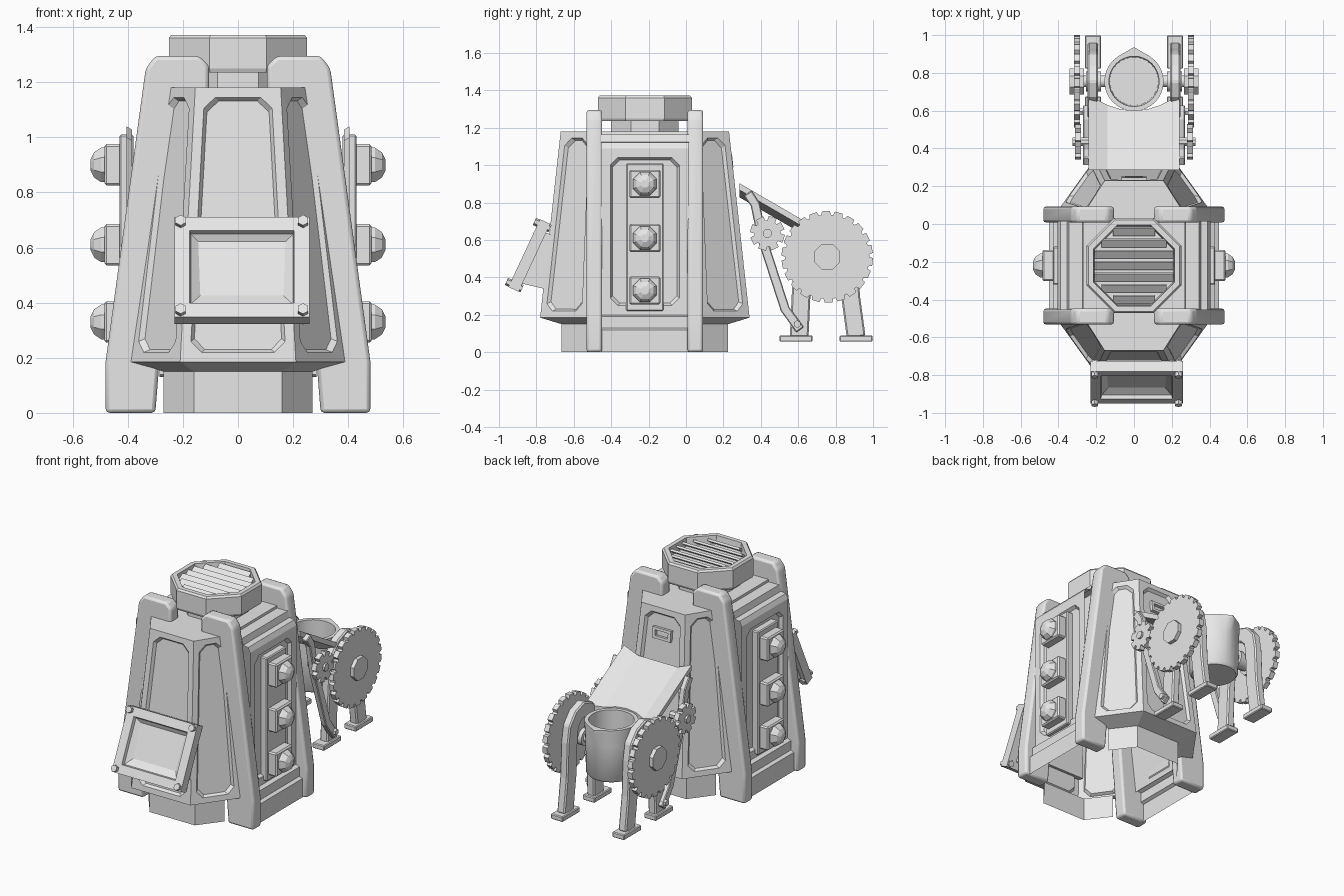
import bpy, bmesh, math
from mathutils import Vector, Matrix

cube = bpy.data.objects.get("Cube")
if cube:
    bpy.data.objects.remove(cube, do_unlink=True)

grey = bpy.data.materials.new("plain grey")
grey.use_nodes = True
grey.diffuse_color = (0.8, 0.8, 0.8, 1)
grey.node_tree.nodes["Principled BSDF"].inputs["Base Color"].default_value = (0.8, 0.8, 0.8, 1)
CY = -0.22  # centre line of the tower


def finish(name, bm, bevel=0, smooth=False):
    bmesh.ops.recalc_face_normals(bm, faces=bm.faces)
    me = bpy.data.meshes.new(name)
    bm.to_mesh(me)
    bm.free()
    me.materials.append(grey)
    ob = bpy.data.objects.new(name, me)
    bpy.context.collection.objects.link(ob)
    if bevel:
        mod = ob.modifiers.new("bevel", 'BEVEL')
        mod.width, mod.segments = bevel, 2 if smooth else 1
    if smooth:
        bpy.ops.object.select_all(action='DESELECT')
        ob.select_set(True)
        bpy.context.view_layer.objects.active = ob
        bpy.ops.object.shade_smooth_by_angle(angle=math.radians(40))
    return ob


def loft(name, rings, m=None, cap0=True, cap1=True, bevel=0, smooth=False):
    """Skin a list of equal closed loops of points."""
    bm = bmesh.new()
    m = m or Matrix()
    vs = [[bm.verts.new(m @ Vector(p)) for p in r] for r in rings]
    n = len(vs[0])
    for a, b in zip(vs, vs[1:]):
        for i in range(n):
            bm.faces.new((a[i], a[(i + 1) % n], b[(i + 1) % n], b[i]))
    if cap0:
        bm.faces.new(vs[0])
    if cap1:
        bm.faces.new(vs[-1])
    return finish(name, bm, bevel, smooth)


def prism(name, pts, axis, lo, hi, bevel=0, smooth=False, m=None):
    """Extrude a 2D profile along x, y or z."""
    place = {'x': lambda p, t: (t, p[0], p[1]), 'y': lambda p, t: (p[0], t, p[1]),
             'z': lambda p, t: (p[0], p[1], t)}[axis]
    return loft(name, [[place(p, t) for p in pts] for t in (lo, hi)], m, bevel=bevel, smooth=smooth)


def rect(w, h, cx=0, cy=0):
    return [(cx - w, cy - h), (cx + w, cy - h), (cx + w, cy + h), (cx - w, cy + h)]


def ngon(n, r, cx=0, cy=0):
    return [(cx + r * math.cos(math.tau * (i + .5) / n), cy + r * math.sin(math.tau * (i + .5) / n)) for i in range(n)]


def ribbon(path, width):
    """Outline of a flat bar that follows a path."""
    left, right = [], []
    for i, p in enumerate(path):
        a, b = Vector(path[max(i - 1, 0)]), Vector(path[min(i + 1, len(path) - 1)])
        d = (b - a).normalized() * width / 2
        left.append((p[0] - d.y, p[1] + d.x))
        right.append((p[0] + d.y, p[1] - d.x))
    return left + right[::-1]


def gear(n, root, tip, cx, cy):
    return [(cx + r * math.cos(math.tau * (i + f) / n), cy + r * math.sin(math.tau * (i + f) / n))
            for i in range(n) for f, r in ((0, root), (.2, root), (.3, tip), (.9, tip))]


def panel(bm, quad, margin, cut, depth):
    """Four-sided face with a sunk panel whose corners are cut off."""
    q = [Vector(p) for p in quad]
    nrm = (q[1] - q[0]).cross(q[3] - q[0]).normalized()

    def ring(m, c, drop):
        out = []
        for i in range(4):
            u, v = (q[(i + 1) % 4] - q[i]).normalized(), (q[i - 1] - q[i]).normalized()
            p = q[i] + (u + v) * m / u.cross(v).length - nrm * drop
            out += [bm.verts.new(p + v * c), bm.verts.new(p + u * c)]
        return out
    o = [bm.verts.new(p) for p in q]
    a, b = ring(margin, cut, 0), ring(margin + .012, cut, depth)
    for i in range(4):
        j = (i + 1) % 4
        bm.faces.new((o[i], a[2 * i + 1], a[2 * i]))
        bm.faces.new((o[i], o[j], a[2 * j], a[2 * i + 1]))
    for i in range(8):
        bm.faces.new((a[i], a[(i + 1) % 8], b[(i + 1) % 8], b[i]))
    bm.faces.new(b)


# Tapered eight-sided tower with sunk panels, open underneath
def tower_ring(fx, fy, sx, sy, z):
    half = [(fx, -fy), (sx, -sy), (sx, sy), (fx, fy)]
    return [Vector((x, CY + y, z)) for x, y in half + [(-x, y) for x, y in half[::-1]]]


low = tower_ring(.21, .56, .39, .31, .185)
top = tower_ring(.155, .45, .27, .27, 1.18)
base = [tower_ring(.16, .445, .27, .3, z) for z in (0, .15)]
bm = bmesh.new()
for i in range(8):
    j = (i + 1) % 8
    quad = (low[i], low[j], top[j], top[i])
    if i in (1, 5):
        bm.faces.new([bm.verts.new(p) for p in quad])
    else:
        panel(bm, quad, .035, .04, .018)
        for a, b in (base, (base[1], low)):
            bm.faces.new([bm.verts.new(p) for p in (a[i], a[j], b[j], b[i])])
bm.faces.new([bm.verts.new(p) for p in top])
bmesh.ops.remove_doubles(bm, verts=bm.verts, dist=.0005)
finish("tower_shell", bm)

# Four corner buttresses, side walls, and lamps
buttress = [(.3, 0), (.48, 0), (.48, .19), (.335, 1.25), (.3, 1.295), (.14, 1.295), (.105, 1.26), (.105, 1.1), (.22, 1)]
wall = [(.45, 0), (.45, .12), (.43, .13), (.43, .19), (.405, .2)]
crown = [(.405, 1.09), (.39, 1.12), (.355, 1.125), (.345, 1.165), (.2, 1.165)]
for s, side in ((-1, "right"), (1, "left")):
    for y, end in ((CY - .27, "front"), (CY + .27, "back")):
        prism(f"{end}_{side}_buttress", [(s * x, z) for x, z in buttress], 'y', y - .042, y + .042, .014, True)
    bm = bmesh.new()
    y0, y1 = CY - .235, CY + .235
    for strip in (wall, crown):
        for (x0, z0), (x1, z1) in zip(strip, strip[1:]):
            bm.faces.new([bm.verts.new(p) for p in
                          ((s * x0, y0, z0), (s * x0, y1, z0), (s * x1, y1, z1), (s * x1, y0, z1))])
    quad = [(s * .405, y0, .2), (s * .405, y1, .2), (s * .405, y1, 1.09), (s * .405, y0, 1.09)]
    panel(bm, quad if s > 0 else quad[::-1], .05, .04, .02)
    bmesh.ops.remove_doubles(bm, verts=bm.verts, dist=.0005)
    finish(f"{side}_wall", bm)
    prism(f"{side}_lamp_plate", rect(.1, .395, CY, .615), 'x', s * .38, s * .43, .006)
    for k, z in enumerate((.33, .61, .9)):
        prism(f"{side}_lamp_box_{k}", rect(.083, .075, CY, z), 'x', s * .42, s * .485, .008)
        rings = [[(s * x, y, zz) for y, zz in ngon(8, r, CY, z)]
                 for x, r in ((.47, .068), (.497, .068), (.522, .05), (.535, .022))]
        loft(f"{side}_lamp_{k}", rings)

# Vent cap on a short neck, with slats
prism("neck", ngon(8, .195, 0, CY), 'z', 1.15, 1.25)
cap = [[(x, y, z) for x, y in ngon(8, r, 0, CY)]
       for r, z in ((.2, 1.235), (.265, 1.235), (.272, 1.25), (.272, 1.36), (.262, 1.372),
                    (.232, 1.372), (.225, 1.32))]
loft("vent_cap", cap)
for k in range(7):
    d = (k - 3) * .06
    half = min(.208, .292 - abs(d))
    m = Matrix.Translation((0, CY + d, 1.345)) @ Matrix.Rotation(math.radians(35), 4, 'X')
    prism(f"vent_slat_{k}", rect(.024, .007), 'x', -half, half, m=m)

# Tilted intake hopper on the front
tilt = Matrix.Translation((.014, -.865, .53)) @ Matrix.Rotation(math.radians(65), 4, 'X')
hopper = ((.18, .14, -.06, 0), (.245, .2, -.06, 0), (.245, .2, 0, 0), (.19, .145, 0, 0),
          (.185, .14, -.02, 0), (.068, .016, -.1, .03))
loft("intake_hopper", [[(x, y, d) for x, y in rect(w, h, 0, c)] for w, h, d, c in hopper], tilt, cap0=False)
prism("intake_mount", [(-.89, .37), (-.77, .645), (-.72, .63), (-.72, .33)], 'x', -.2, .2)
for sx in (-1, 1):
    for sy in (-1, 1):
        prism("intake_bolt", ngon(6, .021, sx * .222, sy * .177), 'z', -.07, .022, m=tilt)

# Small framed slot high on the back
back = Matrix.Translation((0, .238, 1.02)) @ Matrix.Rotation(math.radians(-84), 4, 'X')
slot = ((.065, .035, -.02), (.065, .035, .012), (.045, .018, .012), (.045, .018, -.008))
loft("back_slot", [[(x, y, d) for x, y in rect(w, h)] for w, h, d in slot], back)

# Folded chute, its end curved around the bucket
bm = bmesh.new()
cols = []
for x in (-.24, -.2, -.14, -.07, 0, .07, .14, .2, .24):
    lift = max(0, abs(x) - .14) * .4
    ends = (.285, .6 + 1.5 * x * x)
    cols.append([bm.verts.new((x, y, .855 - .58 * (y - .3) + lift + t)) for t in (0, -.035) for y in ends])
for a, b in zip(cols, cols[1:]):
    for i, j in ((0, 1), (1, 3), (3, 2), (2, 0)):
        bm.faces.new((a[i], a[j], b[j], b[i]))
for c in (cols[0], cols[-1]):
    bm.faces.new((c[0], c[1], c[3], c[2]))
finish("chute", bm)

# Round bucket with a pouring lip
GY, GZ = .755, .51


def bucket_ring(r, z, lip):
    out = []
    for i in range(32):
        a = math.tau * i / 32
        off = abs(a - math.pi / 2)
        reach = math.radians(30)
        k = r / math.cos(reach - off) if lip and off < reach else r
        out.append((k * math.cos(a), GY + k * math.sin(a), z))
    return out


loft("bucket", [bucket_ring(*v) for v in ((.135, .33, False), (.148, .345, False), (.152, .56, False),
     (.157, .65, True), (.157, .67, True), (.133, .67, False), (.128, .36, False))], smooth=True)

# Legs, gears, axles and struts on both sides of the bucket
arch = [(.605, .08), (.615, .3), (.63, .52), (.655, .61), (.7, .66), (.755, .68),
        (.81, .66), (.855, .61), (.87, .52), (.88, .3), (.91, .08)]
strut = [(.33, .85), (.37, .79), (.41, .6), (.53, .23), (.61, .12)]
for s, side in ((-1, "right"), (1, "left")):
    prism(f"{side}_arch_leg", ribbon(arch, .1), 'x', s * .19, s * .245, .008)
    prism(f"{side}_leg_web", ngon(8, .1, GY, .6), 'x', s * .2, s * .235)
    for y in (.588, .91):
        prism(f"{side}_foot", rect(.088, .017, y, .073), 'x', s * .175, s * .26, .005)
    prism(f"{side}_large_gear", gear(22, .225, .245, GY, GZ), 'x', s * .285, s * .318)
    prism(f"{side}_large_hub", ngon(8, .075, GY, GZ), 'x', s * .265, s * .342)
    prism(f"{side}_axle", ngon(12, .032, GY, GZ), 'x', s * .14, s * .3, smooth=True)
    prism(f"{side}_collar", ngon(12, .055, GY, GZ), 'x', s * .175, s * .255, smooth=True)
    prism(f"{side}_small_gear", gear(8, .07, .094, .435, .635), 'x', s * .28, s * .312)
    prism(f"{side}_small_hub", ngon(8, .025, .435, .635), 'x', s * .2, s * .325)
    prism(f"{side}_strut", ribbon(strut, .05), 'x', s * .232, s * .27, .005)
    prism(f"{side}_strut_bolt", ngon(6, .02, .595, .15), 'x', s * .225, s * .285)
